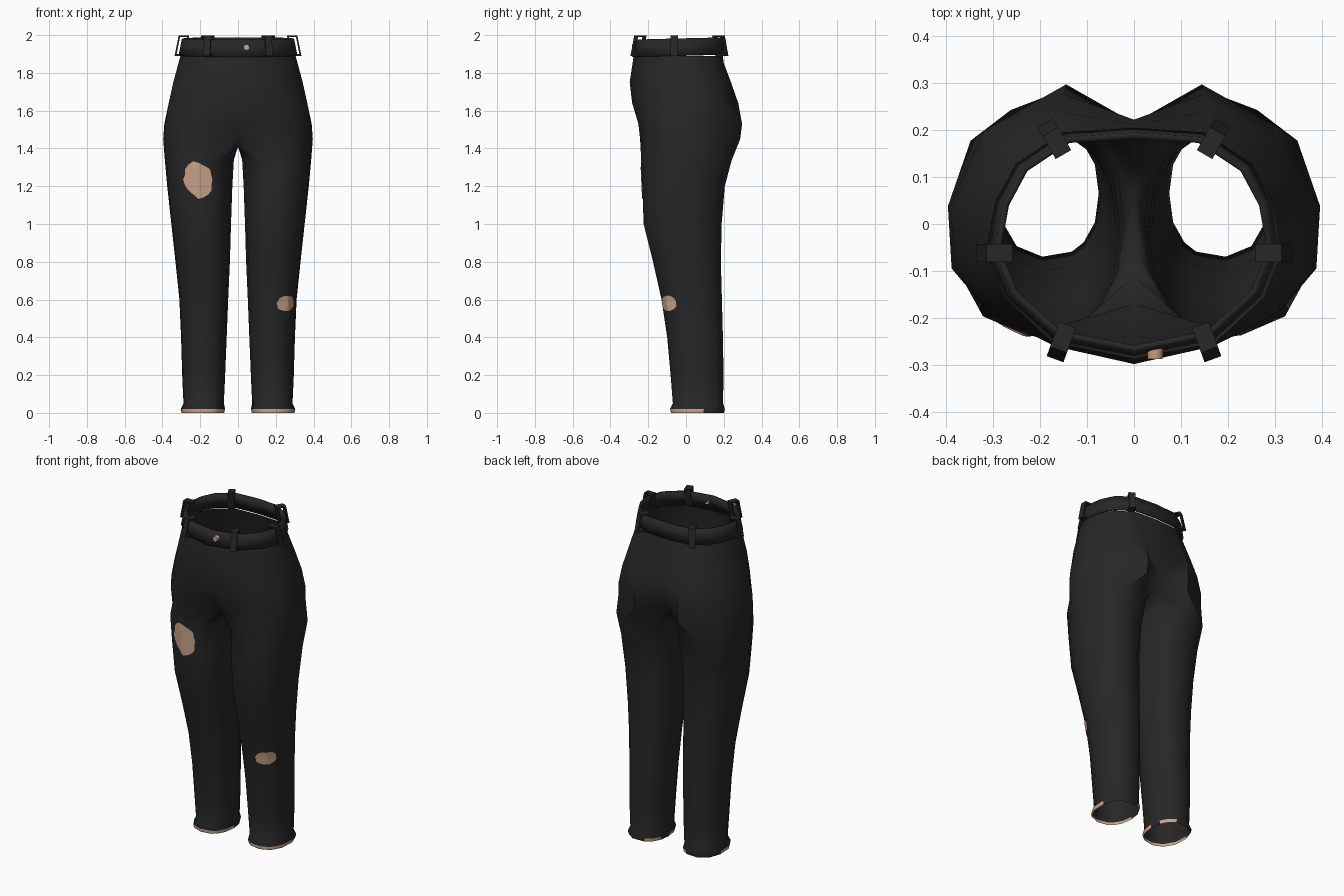
import bpy, bmesh, math, random
from mathutils import Vector
from mathutils.bvhtree import BVHTree

random.seed(4)
cube = bpy.data.objects.get("Cube")
if cube:
    bpy.data.objects.remove(cube)


def material(name, rgb):
    m = bpy.data.materials.new(name)
    m.use_nodes = True
    m.diffuse_color = (*rgb, 1)
    bsdf = m.node_tree.nodes["Principled BSDF"]
    bsdf.inputs["Base Color"].default_value = (*rgb, 1)
    bsdf.inputs["Roughness"].default_value = 0.9
    return m


BLACK = material("black cloth", (0.02, 0.02, 0.02))
TAN = material("tan", (0.6, 0.37, 0.26))


def make(name, bm, mats, smooth=True):
    bmesh.ops.recalc_face_normals(bm, faces=bm.faces)
    me = bpy.data.meshes.new(name)
    bm.to_mesh(me)
    bm.free()
    ob = bpy.data.objects.new(name, me)
    bpy.context.scene.collection.objects.link(ob)
    for m in mats:
        me.materials.append(m)
    if smooth:
        bpy.ops.object.select_all(action="DESELECT")
        ob.select_set(True)
        bpy.context.view_layer.objects.active = ob
        bpy.ops.object.shade_smooth_by_angle(angle=math.radians(50))
    return ob


def mirror(ob):
    mod = ob.modifiers.new("Mirror", "MIRROR")
    mod.use_clip = True
    mod.merge_threshold = 0.0005


def bridge(bm, a, b, closed):
    n = min(len(a), len(b))
    for i in range(n if closed else n - 1):
        j = (i + 1) % n
        bm.faces.new((a[i], a[j], b[j], b[i]))


# Half section of the body: front centre, round the side, to back centre
WAIST_U = (0, .55, .88, 1, .94, .8, .48, 0)
WAIST_V = (0, .05, .25, .45, .67, .84, .98, 1)
HIP_U = (0, .38, .75, .98, 1, .82, .37, 0)
HIP_V = (0, 0, .08, .28, .53, .82, 1, 1)


def half_arc(z, w, yf, yb, cf, cb, t):
    pts = []
    for i in range(8):
        u = WAIST_U[i] + (HIP_U[i] - WAIST_U[i]) * t
        v = WAIST_V[i] + (HIP_V[i] - WAIST_V[i]) * t
        y = {0: cf, 7: cb}.get(i, yf + (yb - yf) * v)
        pts.append(Vector((u * w, y, z)))
    return pts


def leg_ring(z, xin, xout, yf, yb):
    angles = (-25, 5, 36, 70, 100, 132, 165, 200, 222, 246, 270, 294, 318)
    pts = []
    for a in angles:
        s, c = math.sin(math.radians(a)), -math.cos(math.radians(a))
        s, c = (math.copysign(abs(k) ** 0.88, k) for k in (s, c))
        pts.append(Vector(((xin + xout) / 2 + s * (xout - xin) / 2,
                           (yf + yb) / 2 + c * (yb - yf) / 2, z)))
    return pts


# Trousers: hips split into a leg through the crotch ring
bm = bmesh.new()
rings = [half_arc(*r) for r in (
    (1.89, .305, -.267, .195, -.277, .195, 0),
    (1.75, .345, -.277, .245, -.298, .212, .35),
    (1.64, .372, -.267, .28, -.285, .222, .7),
    (1.53, .39, -.252, .297, -.24, .215, 1))]
crotch = half_arc(1.45, .396, -.243, .287, -.17, .16, 1)
crotch += [Vector((0, y, 1.41)) for y in (.11, .06, 0, -.06, -.11)]
rings.append(crotch)
rings += [leg_ring(*r) for r in (
    (1.34, .022, .39, -.238, .25), (1.2, .03, .377, -.232, .212),
    (1.0, .037, .355, -.225, .195), (.8, .043, .333, -.175, .19),
    (.6, .052, .312, -.13, .195), (.4, .06, .303, -.1, .2),
    (.2, .068, .297, -.082, .203), (.05, .075, .29, -.07, .2),
    (.02, .068, .305, -.085, .21), (0, .073, .3, -.08, .206))]
loops = [[bm.verts.new(p) for p in r] for r in rings]
for a, b in zip(loops, loops[1:]):
    bridge(bm, a, b, len(a) > 8)
# Frayed tan hem along the front and a piece of the back
for f in bm.faces:
    c = f.calc_center_median()
    f.material_index = int(c.z < .02 and (c.y < .07 or (c.y > .15 and c.x < .17)))
trousers = make("trousers", bm, [BLACK, TAN])
mirror(trousers)

# Waistband
bm = bmesh.new()
low = half_arc(1.885, .308, -.27, .198, -.28, .198, 0)
top = half_arc(1.975, .29, -.255, .188, -.265, .188, 0)
for p in low + top:
    p.z += .012 * (p.y + .27) / .46
bridge(bm, [bm.verts.new(p) for p in low], [bm.verts.new(p) for p in top], False)
band = make("waistband", bm, [BLACK])
mirror(band)
thick = band.modifiers.new("Thickness", "SOLIDIFY")
thick.thickness = .014
thick.offset = 0


# Belt loops: hollow frames wrapped over the band
def belt_loop(name, x, y, angle):
    bm = bmesh.new()
    out = Vector((math.cos(angle), math.sin(angle), 0))
    side = Vector((-out.y, out.x, 0))
    sets = []
    for s in (-.019, .019):
        for n0, n1, z0, z1 in ((-.028, .028, 1.89, 1.998), (-.019, .019, 1.9, 1.989)):
            sets.append([bm.verts.new(Vector((x, y, z)) + side * s
                                      + out * (n - .2 * (z - 1.94)))
                         for n, z in ((n0, z0), (n1, z0), (n1, z1), (n0, z1))])
    o1, i1, o2, i2 = sets
    for a, b in ((o1, i1), (i1, i2), (i2, o2), (o2, o1)):
        bridge(bm, a, b, True)
    return make(name, bm, [BLACK], False)


for name, x, y, deg in (("front", .155, -.252, -70), ("side", .298, -.062, 0),
                        ("back", .17, .182, 60)):
    belt_loop("left_%s_belt_loop" % name, x, y, math.radians(deg))
    belt_loop("right_%s_belt_loop" % name, -x, y, math.radians(180 - deg))


# Worn patches: irregular discs laid on the cloth
bpy.context.view_layer.update()
tree = BVHTree.FromObject(trousers, bpy.context.evaluated_depsgraph_get())


def patch(name, centre, out, rx, rz, rough):
    out = Vector(out).normalized()
    side = Vector((-out.y, out.x, 0))
    edge = [1 + random.uniform(-rough, rough) for _ in range(20)]
    bm = bmesh.new()

    def drop(a, b):
        start = Vector(centre) + side * a + Vector((0, 0, b)) + out
        hit = tree.ray_cast(start, -out)[0]
        return bm.verts.new((hit or start - out) + out * .005)

    mid = drop(0, 0)
    prev = None
    for k in range(1, 6):
        ring = []
        for i, e in enumerate(edge):
            a = math.tau * i / len(edge)
            ring.append(drop(math.cos(a) * rx * e * k / 5, math.sin(a) * rz * e * k / 5))
        if prev:
            bridge(bm, prev, ring, True)
        else:
            for i in range(len(ring)):
                bm.faces.new((mid, ring[i], ring[(i + 1) % len(ring)]))
        prev = ring
    ob = make(name, bm, [TAN])
    if ob.data.polygons[0].normal.dot(out) < 0:
        ob.data.flip_normals()


patch("thigh_patch", (-.21, 0, 1.235), (0, -1, 0), .08, .092, .13)
patch("knee_patch", (.245, -.085, .58), (.7, -.7, 0), .06, .041, .08)

# Button
bm = bmesh.new()
bmesh.ops.create_cone(bm, cap_ends=True, segments=12, radius1=.018, radius2=.016, depth=.03)
button = make("button", bm, [TAN])
button.rotation_euler = (math.radians(90), 0, 0)
button.location = (.045, -.272, 1.935)
